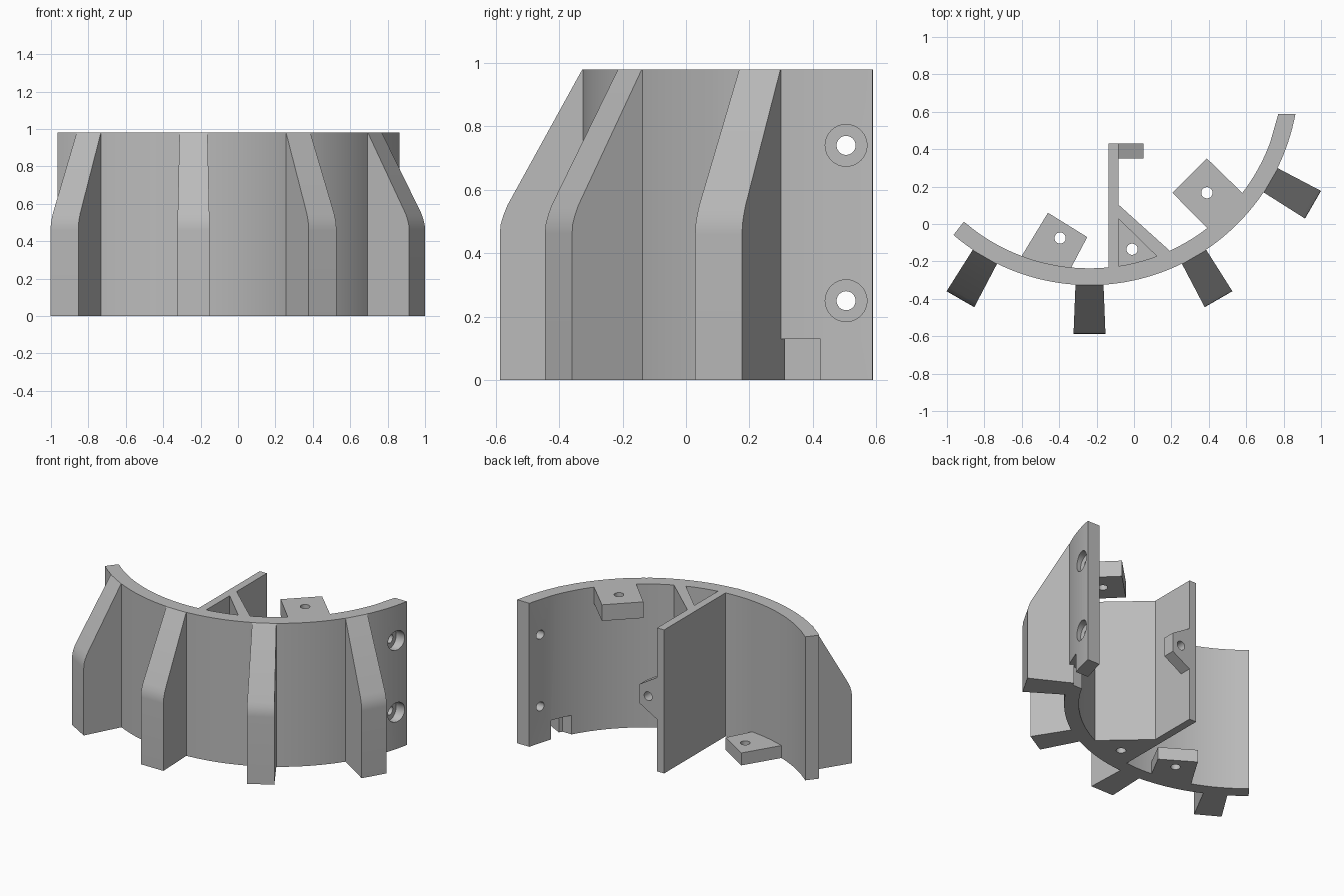
import bpy, bmesh
from math import sin, cos, radians, pi

if "Cube" in bpy.data.objects:
    bpy.data.objects.remove(bpy.data.objects["Cube"], do_unlink=True)

CX, CY = -0.238, 0.793      # centre of the curved wall
R_OUT, R_IN, H = 1.12, 1.03, 0.98

grey = bpy.data.materials.new("light_grey")
grey.use_nodes = True
grey.diffuse_color = (0.5, 0.5, 0.5, 1)
grey.node_tree.nodes["Principled BSDF"].inputs["Base Color"].default_value = (0.5, 0.5, 0.5, 1)


def polar(r, deg):
    return CX + r * cos(radians(deg)), CY + r * sin(radians(deg))


def spread(a, b, n):
    return [a + (b - a) * i / n for i in range(n + 1)]


def loft(name, ring_a, ring_b):
    """Closed solid between two matching outlines."""
    bm = bmesh.new()
    a = [bm.verts.new(p) for p in ring_a]
    b = [bm.verts.new(p) for p in ring_b]
    bm.faces.new(a)
    bm.faces.new(b)
    for i in range(len(a)):
        j = (i + 1) % len(a)
        bm.faces.new((a[i], a[j], b[j], b[i]))
    bmesh.ops.recalc_face_normals(bm, faces=bm.faces)
    me = bpy.data.meshes.new(name)
    bm.to_mesh(me)
    bm.free()
    me.materials.append(grey)
    ob = bpy.data.objects.new(name, me)
    bpy.context.collection.objects.link(ob)
    return ob


def upright(name, outline, z0, z1):
    return loft(name, [(x, y, z0) for x, y in outline], [(x, y, z1) for x, y in outline])


def cut(ob, cutter):
    bpy.context.view_layer.objects.active = ob
    mod = ob.modifiers.new("cut", 'BOOLEAN')
    mod.operation, mod.solver, mod.object = 'DIFFERENCE', 'EXACT', cutter
    bpy.ops.object.modifier_apply(modifier=mod.name)
    bpy.data.objects.remove(cutter, do_unlink=True)


def drill(ob, centre, axis, radius=0.03, depth=0.5):
    """Round hole centred on a point, along axis 0, 1 or 2."""
    rings = []
    for side in (-1, 1):
        ring = []
        for i in range(32):
            a = 2 * pi * i / 32
            off = [radius * cos(a), radius * sin(a)]
            off.insert(axis, side * depth / 2)
            ring.append([c + o for c, o in zip(centre, off)])
        rings.append(ring)
    cut(ob, loft("hole_cutter", *rings))


parts = []

# Curved wall with flat inner ends
outer = [polar(R_OUT, a) for a in spread(229.5, 349.5, 60)]
inner = [polar(R_IN, a) for a in [348.6] + spread(339.5, 234, 40) + [229.3]]
wall = upright("curved_wall", outer + inner, 0, H)
cut(wall, upright("notch_cutter", [(0.5, 0.29), (1.1, 0.29), (1.1, 0.425), (0.5, 0.425)], -0.1, 0.13))
for z in (0.25, 0.74):
    drill(wall, (0.9, 0.505, z), 0, 0.066, 0.21)     # counterbore
    drill(wall, (0.8, 0.505, z), 0)
parts.append(wall)

# Outer ribs, widening outward and sloping in toward the top
profile = [(1.09, 0), (1.38, 0), (1.38, 0.46), (1.378, 0.49), (1.369, 0.52),
           (1.357, 0.55), (1.12, H), (1.09, H)]
for n, ang in enumerate((240, 270, 300, 330)):
    rings = []
    for side in (-1, 1):
        ring = []
        for r, z in profile:
            t = side * (0.075 + (r - R_OUT) * 0.04)
            x, y = polar(r, ang)
            ring.append((x - t * sin(radians(ang)), y + t * cos(radians(ang)), z))
        rings.append(ring)
    parts.append(loft(f"rib_{n + 1}", *rings))

# Divider wall and its diagonal brace
parts.append(upright("divider", [(-0.136, -0.25), (-0.083, -0.25), (-0.083, 0.43), (-0.136, 0.43)], 0, H))
parts.append(upright("brace", [(-0.09, 0.11), (-0.09, 0.035), (0.13, -0.18), (0.21, -0.16)], 0, H))
floor = upright("brace_floor", [(-0.09, 0.06), (-0.09, -0.25), (0.16, -0.185)], 0, 0.09)
drill(floor, (-0.01, -0.135, 0), 2)
parts.append(floor)

# Tapered screw boss on the divider edge
side = [(-0.09, 0.35), (-0.09, 0.645), (0.05, 0.56), (0.05, 0.43)]
boss = loft("divider_boss", [(x, 0.35, z) for x, z in side], [(x, 0.43, z) for x, z in side])
drill(boss, (-0.015, 0.4, 0.495), 1)
parts.append(boss)

# Screw tabs on the inner side of the wall
low = upright("lower_tab", [(-0.46, 0.06), (-0.25, -0.07), (-0.345, -0.25), (-0.612, -0.19)], 0, 0.085)
drill(low, (-0.395, -0.075, 0), 2)
top = upright("upper_tab", [(0.39, 0.35), (0.205, 0.167), (0.41, -0.04), (0.585, 0.16)], H - 0.11, H)
drill(top, (0.39, 0.167, H), 2)
parts += [low, top]

# Smooth curves, sharp corners
bpy.ops.object.select_all(action='DESELECT')
for ob in parts:
    ob.select_set(True)
bpy.context.view_layer.objects.active = wall
bpy.ops.object.shade_smooth_by_angle(angle=radians(25))
